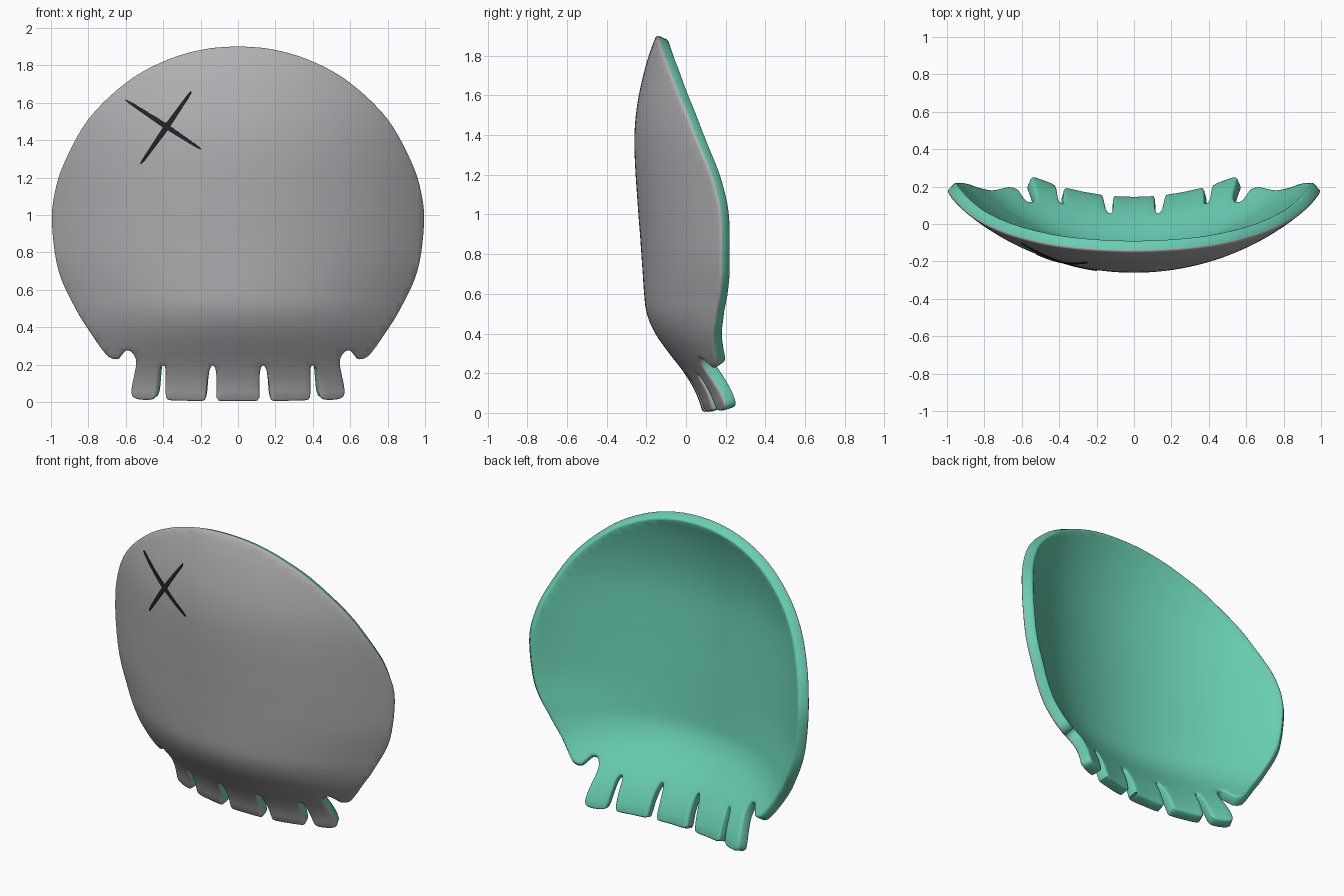
import bpy, bmesh, math
from mathutils import Vector

if "Cube" in bpy.data.objects:
    bpy.data.objects.remove(bpy.data.objects["Cube"])

THICK, ROUND = 0.068, 0.011


def material(name, rgb):
    m = bpy.data.materials.new(name)
    m.diffuse_color = (*rgb, 1)
    m.use_nodes = True
    m.node_tree.nodes["Principled BSDF"].inputs["Base Color"].default_value = m.diffuse_color
    return m


grey = material("shell grey", (0.44, 0.44, 0.46))
green = material("lining green", (0.14, 0.62, 0.45))
black = material("mark black", (0.015, 0.017, 0.02))

# Centre-line depth of the front surface, every 0.1 in z from -0.2 to 2.1
PROFILE = [.14, .115, .085, .05, -.008, -.085, -.155, -.198, -.211, -.218, -.225, -.232,
           -.240, -.247, -.254, -.259, -.260, -.253, -.238, -.216, -.188, -.15, -.10, -.04]


def catmull(a, b, c, d, t):
    return 0.5 * (2 * b + (c - a) * t + (2 * a - 5 * b + 4 * c - d) * t * t
                  + (3 * b - a - 3 * c + d) * t ** 3)


def depth(x, z):
    u = z * 10 + 2
    i = max(1, min(len(PROFILE) - 3, int(u)))
    y = catmull(*PROFILE[i - 1:i + 3], u - i)
    y += 1.42 - math.sqrt(1.42 ** 2 - x * x)                   # sideways curvature
    return y + 0.06 * x * x * math.exp(-((z - 0.48) / 0.2) ** 2)  # cheeks swept back


def place(x, z, t):
    """Point on the shell, t behind the front surface along its normal."""
    e = 0.01
    nx = (depth(x + e, z) - depth(x - e, z)) / (2 * e)
    nz = (depth(x, z + e) - depth(x, z - e)) / (2 * e)
    return Vector((x, depth(x, z), z)) + Vector((-nx, 1, -nz)).normalized() * t


def outset(pts, d):
    """Offset a closed (x, z) loop along its own normals."""
    out = []
    for i, p in enumerate(pts):
        a, b = pts[i - 1], pts[(i + 1) % len(pts)]
        t = (b - a).normalized()
        out.append(p + Vector((t.y, -t.x)) * d)
    return out


# Right half of the outline, from the crown down to the middle tooth
HALF = [(.2, 1.887), (.4, 1.825), (.6, 1.712), (.8, 1.52), (.93, 1.29), (.985, 1.12), (1, .95),
        (.965, .7), (.875, .5), (.805, .385), (.725, .27), (.685, .232), (.645, .225),
        (.622, .25), (.598, .272), (.565, .255), (.548, .2), (.572, .075), (.568, .03),
        (.535, .012), (.47, .01), (.44, .03), (.428, .1), (.42, .165), (.403, .19),
        (.39, .17), (.39, .1), (.388, .03), (.37, .008), (.28, .004), (.19, .004), (.173, .03),
        (.165, .1), (.153, .165), (.135, .19), (.12, .165), (.115, .1), (.115, .025),
        (.1, .004)]
ctrl = [(0, 1.905)] + HALF + [(0, 0.003)] + [(-x, z) for x, z in reversed(HALF)]
ctrl = [Vector(p) for p in reversed(ctrl)]                     # counter-clockwise
n = len(ctrl)
loop = [catmull(*(ctrl[(i + k) % n] for k in (-1, 0, 1, 2)), s / 5)
        for i in range(n) for s in range(5)]
loop = outset(loop, -ROUND)

# Flat outline cut into a fine grid, then bent onto the shell surface
bm = bmesh.new()
bm.faces.new([bm.verts.new((p.x, 0, p.y)) for p in loop])
for axis, lo in (((0, 0, 1), 0.0171), ((1, 0, 0), -1.0031)):
    for i in range(51):
        v = Vector(axis) * (lo + i * 0.04)
        bmesh.ops.bisect_plane(bm, geom=bm.verts[:] + bm.edges[:] + bm.faces[:],
                               plane_co=v, plane_no=axis, dist=1e-5)
bmesh.ops.triangulate(bm, faces=bm.faces[:])
bmesh.ops.recalc_face_normals(bm, faces=bm.faces[:])
front = bm.faces[:]
if sum(f.normal.y * f.calc_area() for f in front) > 0:
    bmesh.ops.reverse_faces(bm, faces=front)

# Ordered rim
edge_next = {}
for f in front:
    for l in f.loops:
        if l.edge.is_boundary:
            edge_next[l.vert] = l.link_loop_next.vert
start = next(iter(edge_next))
rim, v = [start], edge_next[start]
while v != start and len(rim) < len(edge_next):
    rim.append(v)
    v = edge_next[v]
flat = [Vector((r.co.x, r.co.z)) for r in rim]

# Back skin
flat_co = {v: v.co.copy() for v in bm.verts}
back = {v: bm.verts.new(place(c.x, c.z, THICK)) for v, c in flat_co.items()}
for f in front:
    bm.faces.new([back[v] for v in reversed(f.verts)]).material_index = 1
for v, c in flat_co.items():
    v.co = place(c.x, c.z, 0)

# Rounded rim: grey front rounding, green side and back rounding
rings = [rim]
for d, t in ((.7, .3), (1, 1), (1, THICK / ROUND - 1), (.7, THICK / ROUND - .3)):
    rings.append([bm.verts.new(place(p.x, p.y, t * ROUND)) for p in outset(flat, d * ROUND)])
rings.append([back[v] for v in rim])
for k in range(5):
    a, b = rings[k], rings[k + 1]
    for i in range(len(rim)):
        j = (i + 1) % len(rim)
        f = bm.faces.new((a[j], a[i], b[i], b[j]))
        f.material_index = 0 if k < 2 else 1


def finish(bm, name, mats, angle):
    me = bpy.data.meshes.new(name)
    bm.to_mesh(me)
    bm.free()
    ob = bpy.data.objects.new(name, me)
    bpy.context.collection.objects.link(ob)
    for m in mats:
        me.materials.append(m)
    bpy.context.view_layer.objects.active = ob
    ob.select_set(True)
    bpy.ops.object.shade_smooth_by_angle(angle=math.radians(angle))
    ob.select_set(False)
    return ob


finish(bm, "mask_shell", [grey, green], 55)

# Crossed eye: two thin tapered strokes lying on the front surface
bm = bmesh.new()
for a, b in (((-.6, 1.615), (-.2, 1.353)), ((-.25, 1.66), (-.52, 1.273))):
    a, b = Vector(a), Vector(b)
    d = (b - a).normalized()
    side = Vector((-d.y, d.x))
    prev, N = None, 16
    for i in range(N + 1):
        s = i / N
        w = 0.006 + 0.008 * (1 - abs(2 * s - 1)) if 0 < i < N else 0.003
        p = a.lerp(b, s)
        l, r = p + side * w, p - side * w
        ring = [bm.verts.new(place(q.x, q.y, t))
                for q, t in ((l, -.005), (r, -.005), (r, .003), (l, .003))]
        if prev:
            for k in range(4):
                bm.faces.new((prev[k], prev[k - 1], ring[k - 1], ring[k]))
        if i in (0, N):
            bm.faces.new(ring)
        prev = ring
bmesh.ops.recalc_face_normals(bm, faces=bm.faces[:])
finish(bm, "crossed_eye_mark", [black], 40)
